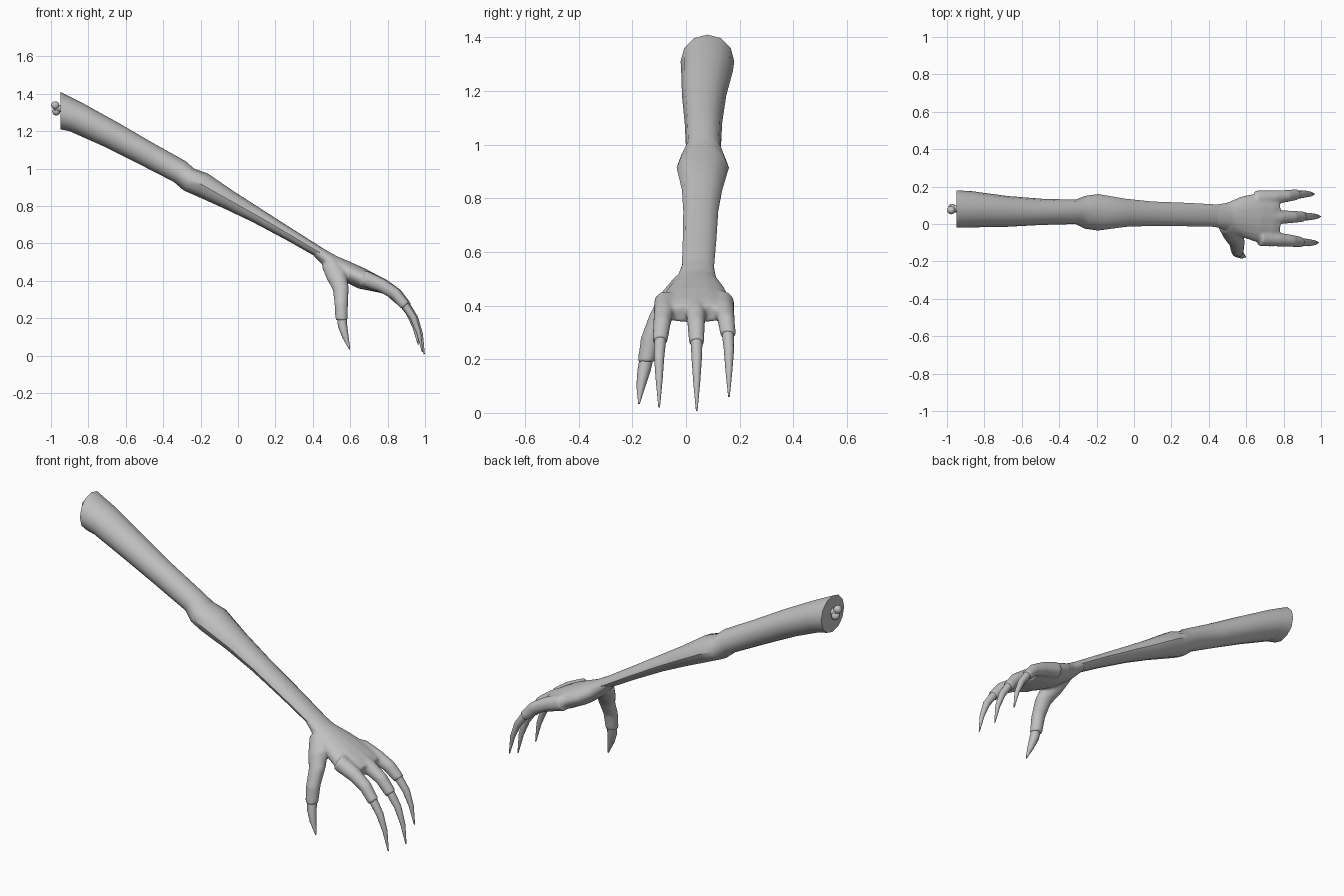
import bpy, bmesh, math
from mathutils import Vector

if "Cube" in bpy.data.objects:
    bpy.data.objects.remove(bpy.data.objects["Cube"], do_unlink=True)

GREY = (0.53, 0.53, 0.53, 1)
grey = bpy.data.materials.new("plain_grey")
grey.use_nodes = True
grey.diffuse_color = GREY
grey.node_tree.nodes["Principled BSDF"].inputs["Base Color"].default_value = GREY


def loft(bm, rings, sides=12):
    """Skin elliptical rings given as (centre, up half-axis, side half-axis)."""
    loops = []
    for c, u, v in rings:
        angles = [2 * math.pi * i / sides for i in range(sides)]
        loops.append([bm.verts.new(c + u * math.cos(a) + v * math.sin(a)) for a in angles])
    for a, b in zip(loops, loops[1:]):
        for i in range(sides):
            j = (i + 1) % sides
            bm.faces.new((a[i], a[j], b[j], b[i]))
    bm.faces.new(loops[0][::-1])
    bm.faces.new(loops[-1])


def limb(sections):
    """Rings from (top x, top z, bottom x, bottom z, y min, y max)."""
    rings = []
    for tx, tz, bx, bz, y0, y1 in sections:
        c = Vector(((tx + bx) / 2, (y0 + y1) / 2, (tz + bz) / 2))
        rings.append((c, Vector((tx, c.y, tz)) - c, Vector((0, (y1 - y0) / 2, 0))))
    return rings


def tube(path):
    """Rings square to a path of (x, y, z, radius)."""
    pts = [Vector(p[:3]) for p in path]
    rings = []
    for i, p in enumerate(pts):
        t = pts[min(i + 1, len(pts) - 1)] - pts[max(i - 1, 0)]
        up = Vector((-t.z, 0, t.x)).normalized()
        r = path[i][3]
        rings.append((p, up * r, Vector((0, r, 0))))
    return rings


def finish(bm, name, angle=40):
    bmesh.ops.recalc_face_normals(bm, faces=bm.faces[:])
    me = bpy.data.meshes.new(name)
    bm.to_mesh(me)
    bm.free()
    me.materials.append(grey)
    ob = bpy.data.objects.new(name, me)
    bpy.context.collection.objects.link(ob)
    bpy.ops.object.select_all(action='DESELECT')
    ob.select_set(True)
    bpy.context.view_layer.objects.active = ob
    bpy.ops.object.shade_smooth_by_angle(angle=math.radians(angle))
    return ob


# Arm: cut shoulder end, elbow swelling, thin wrist
bm = bmesh.new()
loft(bm, limb([
    (-.95, 1.41, -.95, 1.21, -.02, .18),
    (-.83, 1.35, -.90, 1.20, -.018, .175),
    (-.64, 1.245, -.72, 1.12, -.015, .15),
    (-.46, 1.14, -.53, 1.025, -.005, .135),
    (-.28, 1.04, -.345, .93, 0, .13),
    (-.235, 1.0, -.29, .883, -.025, .15),
    (-.16, .973, -.225, .855, -.035, .16),
    (-.02, .877, -.07, .785, -.015, .135),
    (.12, .787, .077, .715, -.01, .12),
    (.30, .672, .265, .615, -.012, .113),
    (.45, .577, .42, .527, -.015, .105),
    (.50, .543, .47, .50, -.01, .10)]))
finish(bm, "arm")

# Bone stub with a two-lobed knuckle
bm = bmesh.new()
loft(bm, tube([(-.93, .08, 1.32, .022), (-.965, .08, 1.322, .017), (-.98, .08, 1.322, .018)]))
for x, y, z in ((-.977, .074, 1.338), (-.972, .086, 1.306)):
    ball = bmesh.ops.create_uvsphere(bm, u_segments=12, v_segments=8, radius=.022)
    bmesh.ops.translate(bm, verts=ball["verts"], vec=(x, y, z))
finish(bm, "bone_stub")

# Finger and claw profiles: (x, z, radius); claws continue each finger
FINGER = [(.68, .415, .045), (.78, .372, .038), (.85, .327, .033), (.905, .26, .029)]
CLAW = [(.888, .285, .023), (.945, .200, .019), (.976, .115, .013), (.996, .008, .003)]
# (y at knuckle, y at tip, shift in x, lift at tip)
FINGERS = {"front": (-.075, -.10, -.010, .012),
           "middle": (.035, .04, 0, 0),
           "back": (.135, .16, -.032, .052)}


def digit(profile, spec, t0, t1):
    y0, y1, dx, dz = spec
    out = []
    for i, (x, z, r) in enumerate(profile):
        t = t0 + (t1 - t0) * i / (len(profile) - 1)
        # fingers spread early, then run straight
        y = y0 + (y1 - y0) * min(1, t * 1.6)
        out.append((x + dx, y, z + dz * t, r))
    return out


# Hand: palm, thumb and fingers fused into one skin
bm = bmesh.new()
loft(bm, limb([
    (.43, .588, .40, .538, -.012, .102),
    (.53, .532, .47, .465, -.035, .115),
    (.60, .502, .55, .405, -.07, .148),
    (.68, .466, .64, .36, -.10, .166),
    (.75, .428, .715, .345, -.11, .172),
    (.785, .402, .765, .335, -.10, .168)]), 16)
loft(bm, tube([(.485, .0, .50, .045), (.525, -.05, .43, .055), (.55, -.095, .36, .044),
               (.552, -.132, .28, .037), (.554, -.148, .19, .033)]))
for spec in FINGERS.values():
    loft(bm, tube(digit(FINGER, spec, 0, .55)))
hand = finish(bm, "hand")
fuse = hand.modifiers.new("fuse", 'REMESH')
fuse.mode = 'VOXEL'
fuse.voxel_size = .008
fuse.use_smooth_shade = True
soft = hand.modifiers.new("soften", 'SMOOTH')
soft.factor = .5
soft.iterations = 6

# Claws
for name, spec in FINGERS.items():
    bm = bmesh.new()
    loft(bm, tube(digit(CLAW, spec, .5, 1)))
    finish(bm, name + "_claw", 60)
bm = bmesh.new()
loft(bm, tube([(.553, -.143, .225, .026), (.559, -.156, .16, .025),
               (.575, -.168, .10, .017), (.597, -.175, .034, .003)]))
finish(bm, "thumb_claw", 60)
